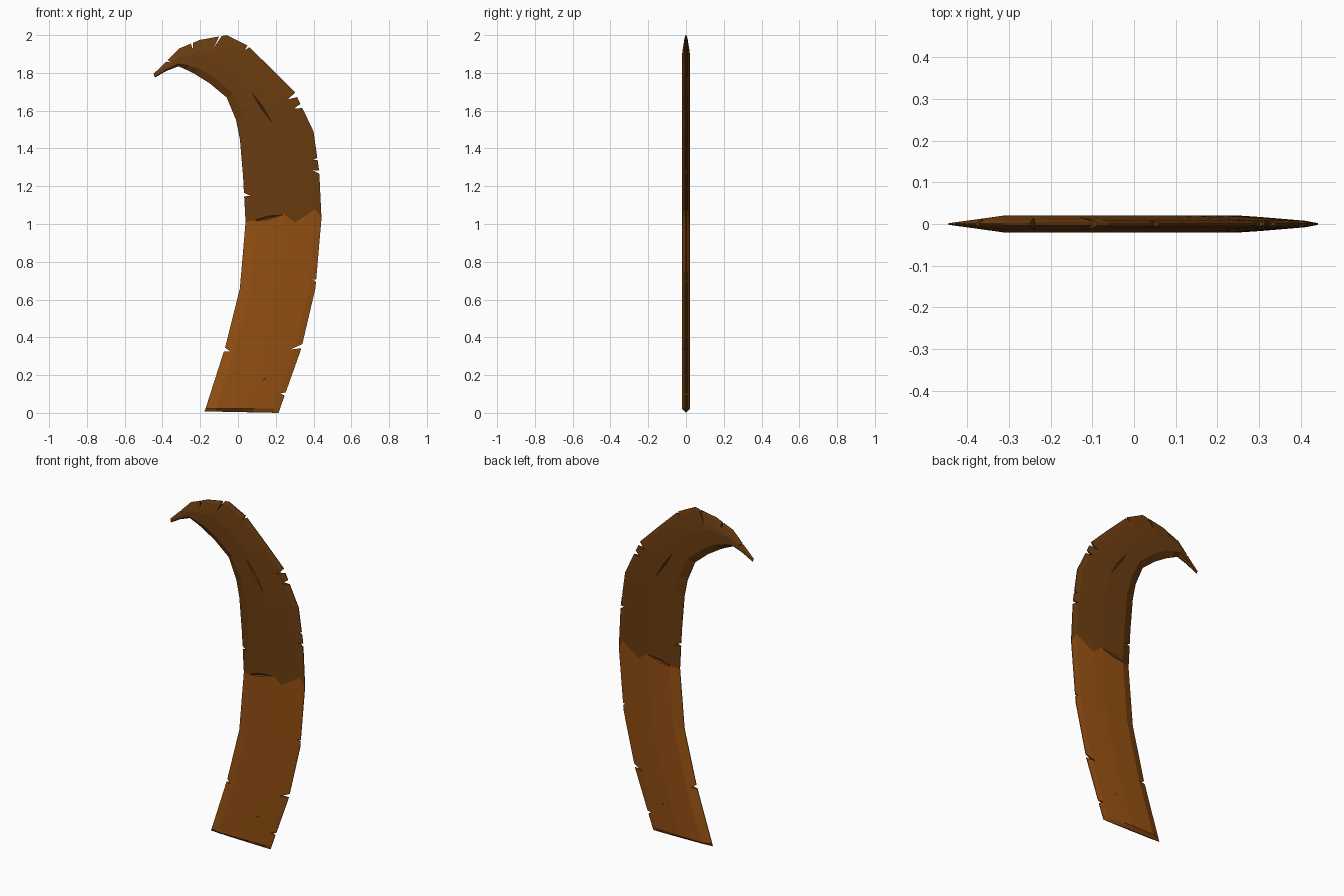
import bpy, bmesh
from mathutils import Vector

if "Cube" in bpy.data.objects:
    bpy.data.objects.remove(bpy.data.objects["Cube"])


def material(name, col):
    m = bpy.data.materials.new(name)
    m.diffuse_color = (*col, 1)
    m.use_nodes = True
    m.node_tree.nodes["Principled BSDF"].inputs["Base Color"].default_value = m.diffuse_color
    return m


mats = [material("light rust brown", (0.29, 0.078, 0.006)),
        material("dark rust brown", (0.145, 0.045, 0.005))]


def finish(bm, name):
    bmesh.ops.recalc_face_normals(bm, faces=bm.faces)
    me = bpy.data.meshes.new(name)
    bm.to_mesh(me)
    bm.free()
    for m in mats:
        me.materials.append(m)
    ob = bpy.data.objects.new(name, me)
    bpy.context.collection.objects.link(ob)
    return ob


# Blade stations: inner x, z, outer x, z, thickness factor
stations = [
    (-.178, .008, .215, .0, .15), (-.172, .022, .222, .022, 1),
    (-.07, .34, .335, .34, 1), (.01, .66, .41, .66, 1),
    (.04, 1.02, .442, 1.03, 1), (.027, 1.25, .43, 1.28, 1),
    (.01, 1.45, .40, 1.49, 1), (-.01, 1.55, .30, 1.70, 1),
    (-.06, 1.67, .18, 1.82, 1), (-.15, 1.745, .05, 1.945, 1),
    (-.23, 1.795, -.06, 2.0, 1), (-.27, 1.815, -.20, 1.975, 1),
    (-.315, 1.835, -.31, 1.93, .95), (-.38, 1.81, -.385, 1.855, .5),
    (-.44, 1.775, -.447, 1.795, .1)]
# Cross-section: position from inner to outer edge, half thickness
section = [(0, .002), (.14, .021), (.5, .021), (.65, .017), (.92, .008), (1, .002)]
jag = [-.01, 0, .03, -.02, .05, 0]   # broken colour border
BORDER = 4

bm = bmesh.new()
rings = []
for k, (xi, zi, xo, zo, f) in enumerate(stations):
    a, b = Vector((xi, 0, zi)), Vector((xo, 0, zo))
    front, back = [], []
    for j, (t, h) in enumerate(section):
        p = a.lerp(b, t)
        if k == BORDER:
            p.z += jag[j]
        front.append(bm.verts.new((p.x, -h * f, p.z)))
        back.append(bm.verts.new((p.x, h * f, p.z)))
    rings.append(front + back[::-1])
n = len(rings[0])
for k in range(len(rings) - 1):
    for j in range(n):
        f = bm.faces.new((rings[k][j], rings[k][(j + 1) % n],
                          rings[k + 1][(j + 1) % n], rings[k + 1][j]))
        f.material_index = 1 if k >= BORDER else 0
bm.faces.new(rings[0])
bm.faces.new(rings[-1]).material_index = 1
blade = finish(bm, "curved_blade")

# Cutters: edge nicks and surface cracks
cut = bmesh.new()


def hull(points):
    vs = [cut.verts.new(p) for p in points]
    res = bmesh.ops.convex_hull(cut, input=vs)
    z = sum(p[2] for p in points) / len(points)
    for f in res["geom"]:
        if isinstance(f, bmesh.types.BMFace):
            f.material_index = 1 if z > 1.03 else 0


def nick(x, z, tx, tz, w):
    mouth, tip = Vector((x, 0, z)), Vector((tx, 0, tz))
    d = (tip - mouth).normalized()
    side = Vector((-d.z, 0, d.x)) * w
    base = mouth - d * .015
    hull([p + Vector((0, y, 0)) for y in (-.05, .05)
          for p in (base + side, base - side, tip)])


def crack(x1, z1, x2, z2, w, depth):
    a, b = Vector((x1, 0, z1)), Vector((x2, 0, z2))
    d = (b - a).normalized()
    side = Vector((-d.z, 0, d.x)) * w
    m = (a + b) / 2
    for s in (-1, 1):
        o = Vector((0, s * .0215, 0))
        deep = Vector((0, s * depth, 0))
        hull([a + o, b + o, m + o + side, m + o - side, m + o + deep, m + o - deep])


for args in [(.245, .10, .222, .105, .012), (.337, .352, .275, .335, .012),
             (.417, .70, .395, .705, .012), (.431, 1.275, .395, 1.285, .012),
             (.424, 1.345, .40, 1.34, .01), (.335, 1.625, .295, 1.61, .016),
             (.31, 1.685, .265, 1.66, .018), (.06, 1.945, .035, 1.92, .012),
             (-.245, 1.965, -.24, 1.925, .01), (-.09, 2.0, -.13, 1.93, .007),
             (-.38, 1.865, -.355, 1.855, .009), (-.07, .335, -.04, .325, .014),
             (.03, 1.155, .065, 1.15, .014)]:
    nick(*args)
for args in [(.07, 1.70, .185, 1.53, .007, .007), (.11, .16, .17, .20, .012, .007),
             (.06, 1.012, .25, 1.052, .010, .007)]:
    crack(*args)
cutter = finish(cut, "nick_cutter")
cutter.hide_render = True

mod = blade.modifiers.new("nicks", "BOOLEAN")
mod.operation = "DIFFERENCE"
mod.solver = "EXACT"
mod.object = cutter
bpy.context.view_layer.objects.active = blade
blade.select_set(True)
bpy.ops.object.modifier_apply(modifier=mod.name)
bpy.data.objects.remove(cutter)
